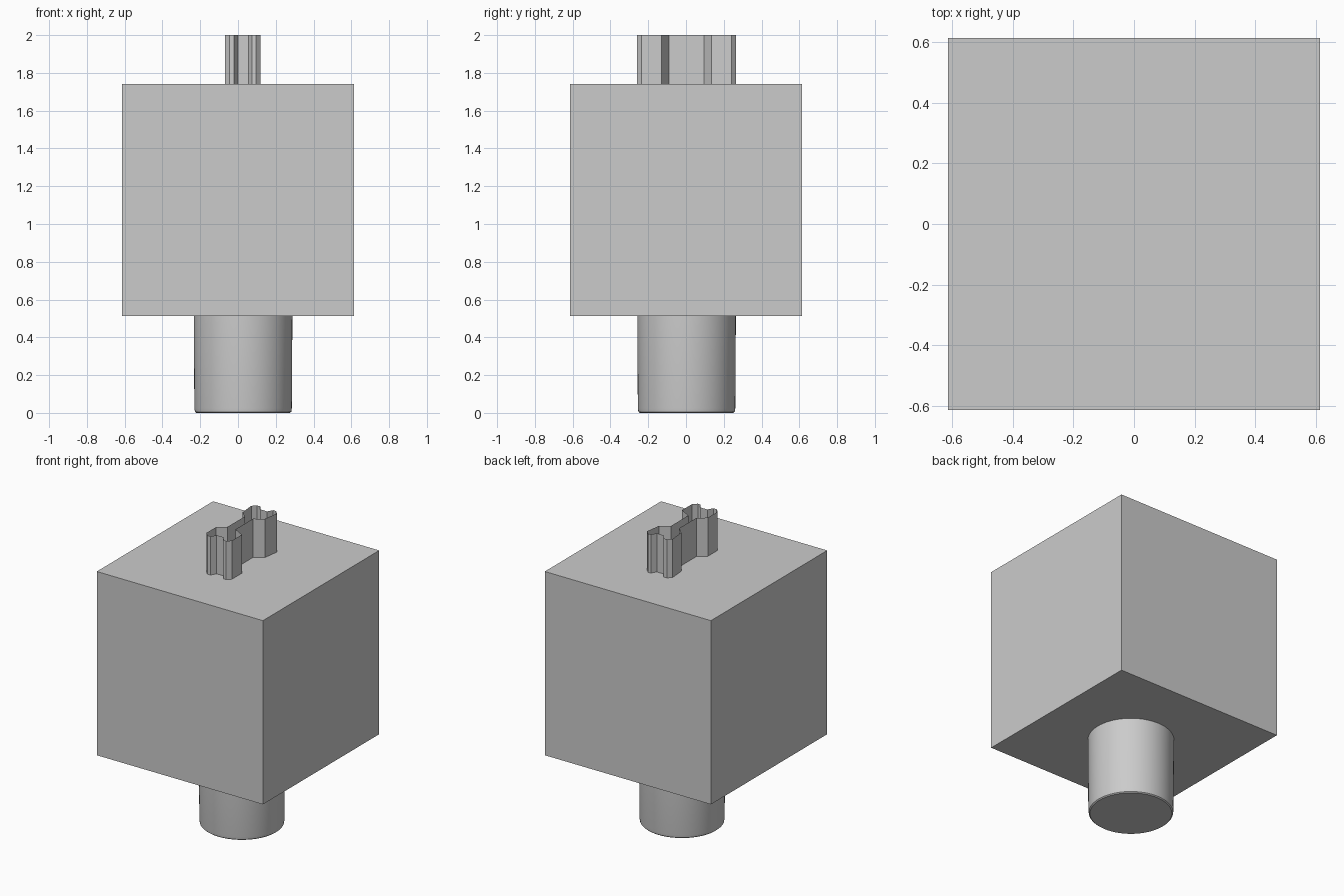
import bpy, bmesh, math

if "Cube" in bpy.data.objects:
    bpy.data.objects.remove(bpy.data.objects["Cube"])


def finish(name, bm, smooth=False):
    mesh = bpy.data.meshes.new(name)
    bm.to_mesh(mesh)
    bm.free()
    obj = bpy.data.objects.new(name, mesh)
    bpy.context.collection.objects.link(obj)
    if smooth:
        bpy.context.view_layer.objects.active = obj
        obj.select_set(True)
        bpy.ops.object.shade_smooth_by_angle(angle=math.radians(35))
        obj.select_set(False)
    return obj


def loft(bm, rings):
    # Walls between matching rings of points
    loops = [[bm.verts.new(p) for p in ring] for ring in rings]
    n = len(loops[0])
    for a, b in zip(loops, loops[1:]):
        for i in range(n):
            j = (i + 1) % n
            bm.faces.new((a[i], a[j], b[j], b[i]))
    return loops


# Main block
bm = bmesh.new()
bmesh.ops.create_cube(bm, size=1.228)
bmesh.ops.translate(bm, verts=bm.verts, vec=(0, 0, 1.128))
finish("block", bm)

# Round peg with a softened lower edge
bm = bmesh.new()
peg = []
for r, z in ((0.248, 0), (0.255, 0.006), (0.258, 0.025), (0.261, 0.514)):
    peg.append([(0.027 + r * math.cos(math.tau * i / 64),
                 0.003 + r * math.sin(math.tau * i / 64), z) for i in range(64)])
loops = loft(bm, peg)
bm.faces.new(loops[0][::-1])
finish("peg", bm, smooth=True)

# Open-topped slotted key wall
profile = [(-0.07, -0.235), (-0.045, -0.26), (-0.02, -0.26), (0.0, -0.225),
           (0.055, -0.225), (0.075, -0.26), (0.095, -0.26), (0.12, -0.235),
           (0.12, -0.13), (0.045, -0.09), (0.045, 0.095), (0.105, 0.135),
           (0.12, 0.24), (0.095, 0.265), (0.075, 0.265), (0.055, 0.23),
           (0.0, 0.23), (-0.02, 0.265), (-0.045, 0.265), (-0.07, 0.24),
           (-0.06, 0.135), (-0.015, 0.095), (-0.015, -0.09), (-0.07, -0.13)]
bm = bmesh.new()
loft(bm, [[(x, y, z) for x, y in profile] for z in (1.742, 2.0)])
finish("key_wall", bm)
